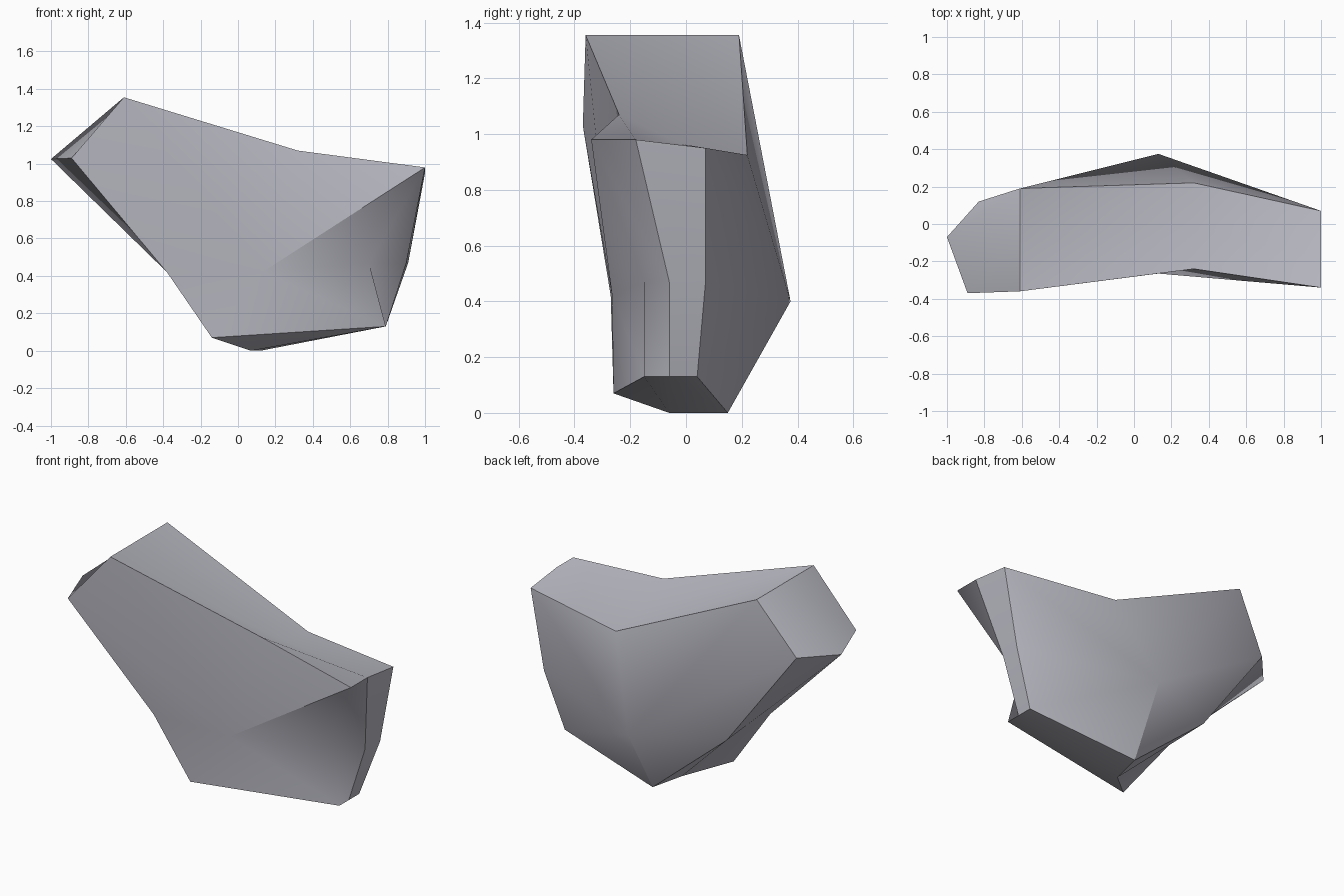
import bpy, bmesh, math

if "Cube" in bpy.data.objects:
    bpy.data.objects.remove(bpy.data.objects["Cube"])

# Outline rings, clockwise from the upper left corner seen from the front
front = [(-.61, -.36, 1.355), (.32, -.24, 1.07), (1, -.34, .98), (.70, -.15, .47),
         (.79, -.15, .13), (-.14, -.26, .07), (-.38, -.27, .42), (-.89, -.37, 1.03)]
middle = [(-.61, -.08, 1.355), (.32, -.02, .965), (1, -.18, .98), (.90, -.06, .47),
          (.79, -.06, .13), (.07, -.06, 0), (-.37, -.06, .43), (-1, -.07, 1.025)]
back = [(-.61, .19, 1.355), (.32, .22, .925), (1, .07, .95), (.91, .07, .47),
        (.79, .04, .13), (.12, .15, 0), (-.38, .15, .42), (-.83, .12, 1.03)]
front_centre = (.13, -.265, .42)
back_centre = (.13, .375, .40)

bm = bmesh.new()
rings = [[bm.verts.new(p) for p in ring] for ring in (front, middle, back)]

# Side bands
for a, b in zip(rings, rings[1:]):
    for i in range(8):
        j = (i + 1) % 8
        bm.faces.new((a[i], a[j], b[j], b[i]))

# Front and back caps, fanned around a centre point
for ring, centre in ((rings[0], front_centre), (rings[2], back_centre)):
    c = bm.verts.new(centre)
    for i in range(8):
        bm.faces.new((c, ring[i], ring[(i + 1) % 8]))

bmesh.ops.recalc_face_normals(bm, faces=bm.faces)
mesh = bpy.data.meshes.new("rock_shard")
bm.to_mesh(mesh)
bm.free()

# Single stone colour
stone = bpy.data.materials.new("blue_grey_stone")
stone.diffuse_color = (.50, .50, .56, 1)
stone.use_nodes = True
stone.node_tree.nodes["Principled BSDF"].inputs["Base Color"].default_value = stone.diffuse_color
mesh.materials.append(stone)

rock = bpy.data.objects.new("rock_shard", mesh)
bpy.context.collection.objects.link(rock)
bpy.context.view_layer.objects.active = rock
rock.select_set(True)
bpy.ops.object.shade_smooth_by_angle(angle=math.radians(35))
